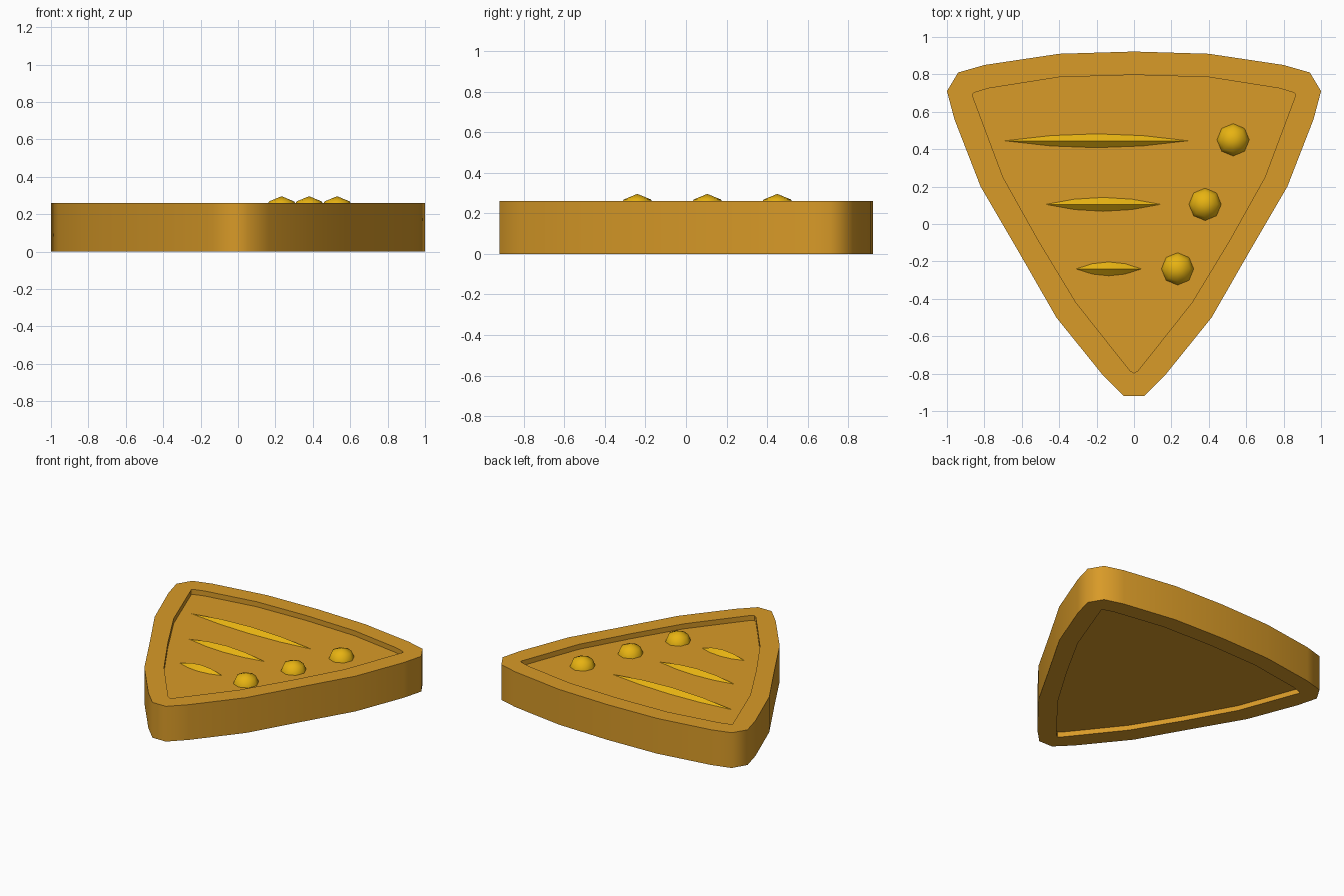
import bpy, bmesh, math
from mathutils import Matrix

cube = bpy.data.objects.get("Cube")
if cube:
    bpy.data.objects.remove(cube, do_unlink=True)


def material(name, rgb):
    m = bpy.data.materials.new(name)
    m.use_nodes = True
    m.diffuse_color = (*rgb, 1)
    m.node_tree.nodes["Principled BSDF"].inputs["Base Color"].default_value = (*rgb, 1)
    return m


CRUST = material("golden crust", (0.69, 0.325, 0.021))
TOPPING = material("yellow topping", (0.82, 0.46, 0.006))


def finish(bm, name, mat, angle):
    bmesh.ops.recalc_face_normals(bm, faces=bm.faces)
    mesh = bpy.data.meshes.new(name)
    bm.to_mesh(mesh)
    bm.free()
    obj = bpy.data.objects.new(name, mesh)
    mesh.materials.append(mat)
    bpy.context.collection.objects.link(obj)
    bpy.ops.object.select_all(action='DESELECT')
    obj.select_set(True)
    bpy.context.view_layer.objects.active = obj
    if angle:
        bpy.ops.object.shade_smooth_by_angle(angle=math.radians(angle))
    return obj


def mirrored(half):
    # Close a right-hand half outline across x = 0
    return half + [(-x, y) for x, y in reversed(half) if x > 0]


def loop(bm, outline, z):
    return [bm.verts.new((x, y, z)) for x, y in outline]


def walls(bm, low, high):
    n = len(low)
    for i in range(n):
        j = (i + 1) % n
        bm.faces.new((low[i], low[j], high[j], high[i]))


def rim(bm, a, b):
    edges = []
    for ring in (a, b):
        for i, v in enumerate(ring):
            w = ring[(i + 1) % len(ring)]
            edges.append(bm.edges.get((v, w)) or bm.edges.new((v, w)))
    bmesh.ops.triangle_fill(bm, edges=edges, use_beauty=True, normal=(0, 0, 1))


HEIGHT, DEPTH = 0.26, 0.037
FLOOR = HEIGHT - DEPTH
outer = mirrored([(0.055, -0.92), (0.165, -0.81), (0.415, -0.50), (0.61, -0.16),
                  (0.82, 0.20), (0.96, 0.56), (1.0, 0.71), (0.94, 0.81),
                  (0.80, 0.85), (0.40, 0.91), (0, 0.922)])
inner = mirrored([(0, -0.797), (0.02, -0.785), (0.12, -0.66), (0.31, -0.42),
                  (0.51, -0.09), (0.70, 0.25), (0.865, 0.69), (0.855, 0.702),
                  (0.78, 0.725), (0.40, 0.785), (0, 0.797)])

# Wedge body with a shallow recess on top and underneath
bm = bmesh.new()
out_low, out_high = loop(bm, outer, 0), loop(bm, outer, HEIGHT)
walls(bm, out_low, out_high)
for outside, z_edge, z_floor in ((out_high, HEIGHT, FLOOR), (out_low, 0, DEPTH)):
    edge, floor = loop(bm, inner, z_edge), loop(bm, inner, z_floor)
    walls(bm, edge, floor)
    bm.faces.new(floor)
    rim(bm, outside, edge)
finish(bm, "wedge_body", CRUST, 60)

# Round studs, half sunk into the floor
for i, (x, y) in enumerate([(0.53, 0.45), (0.38, 0.105), (0.233, -0.24)]):
    bm = bmesh.new()
    bmesh.ops.create_uvsphere(bm, u_segments=8, v_segments=4, radius=0.096,
                              matrix=Matrix.Translation((x, y, 0.2)))
    finish(bm, f"round_stud_{i + 1}", TOPPING, 80)

# Ridged slivers that taper to a point at both ends
for i, (x, y, half) in enumerate([(-0.2, 0.445, 0.49), (-0.165, 0.105, 0.307),
                                  (-0.135, -0.24, 0.175)]):
    bm = bmesh.new()
    sections = []
    for t in (-1, -0.5, 0, 0.5, 1):
        w = 0.037 * (1 - t * t)
        px = x + t * half
        if w == 0:
            sections.append([bm.verts.new((px, y, FLOOR))])
        else:
            sections.append([bm.verts.new((px, y + dy, FLOOR + dz))
                             for dy, dz in ((w, 0), (0, w * 0.9), (-w, 0), (0, -w * 0.9))])
    for a, b in zip(sections, sections[1:]):
        for k in range(4):
            n = (k + 1) % 4
            if len(a) == 1:
                bm.faces.new((a[0], b[k], b[n]))
            elif len(b) == 1:
                bm.faces.new((a[k], a[n], b[0]))
            else:
                bm.faces.new((a[k], a[n], b[n], b[k]))
    finish(bm, f"ridged_sliver_{i + 1}", TOPPING, 30)
